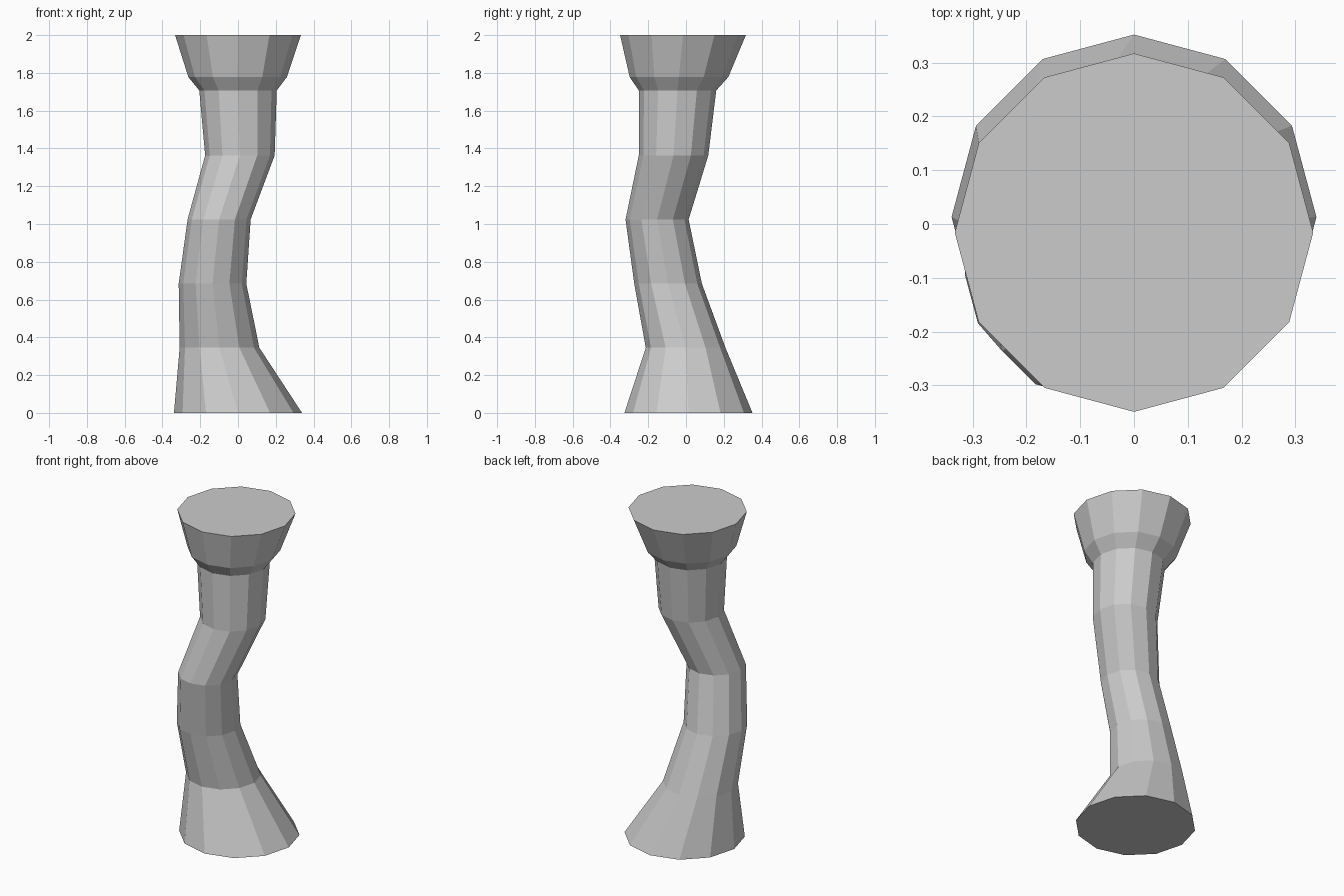
import bpy, bmesh
from math import cos, sin, tau

if "Cube" in bpy.data.objects:
    bpy.data.objects.remove(bpy.data.objects["Cube"])

SIDES = 12

# Rings of the bent column, bottom to top: centre x, centre y, height, radius
RINGS = [
    (0.0, 0.013, 0.0, 0.339),       # flared foot
    (-0.098, -0.002, 0.345, 0.211),
    (-0.135, -0.095, 0.684, 0.179),
    (-0.10, -0.153, 1.024, 0.167),
    (0.01, -0.066, 1.363, 0.184),
    (0.0, -0.045, 1.707, 0.205),    # neck
    (-0.002, -0.037, 1.778, 0.261), # collar
    (0.0, -0.016, 2.0, 0.333),      # flared top
]


def loft(name, rings):
    """Skin a stack of horizontal rings and cap both ends."""
    bm = bmesh.new()
    loops = [[bm.verts.new((x + r * cos(tau * i / SIDES),
                            y + r * sin(tau * i / SIDES), z))
              for i in range(SIDES)] for x, y, z, r in rings]
    for low, high in zip(loops, loops[1:]):
        for i in range(SIDES):
            j = (i + 1) % SIDES
            bm.faces.new((low[i], low[j], high[j], high[i]))
    bm.faces.new(loops[0][::-1])
    bm.faces.new(loops[-1])
    mesh = bpy.data.meshes.new(name)
    bm.to_mesh(mesh)
    bm.free()
    obj = bpy.data.objects.new(name, mesh)
    bpy.context.collection.objects.link(obj)
    return obj


# Foot, twisting shaft and flared capital in one skin
loft("bent_column", RINGS)
